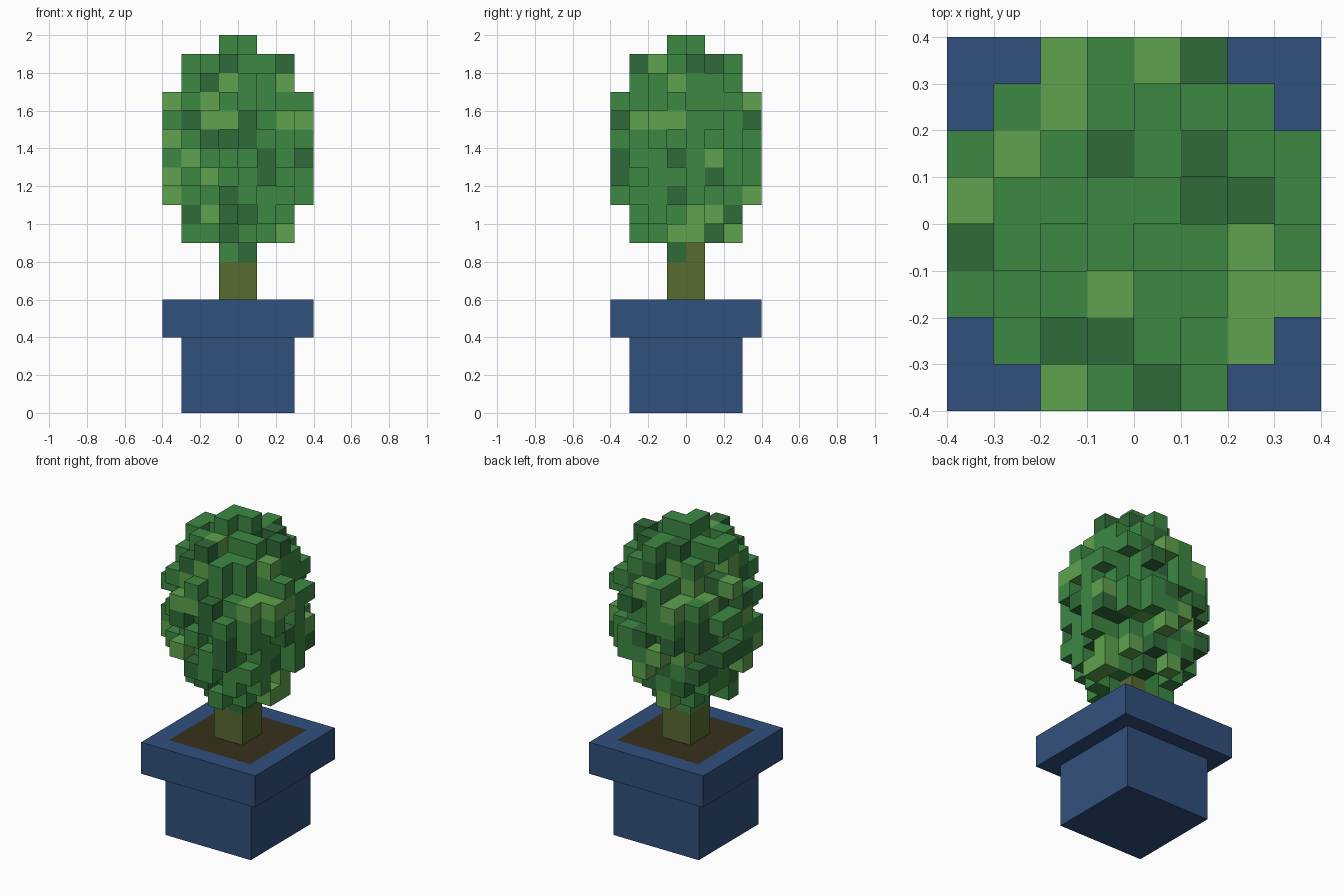
import bpy
import bmesh
import random
from itertools import product
from mathutils import Vector

random.seed(5)
if "Cube" in bpy.data.objects:
    bpy.data.objects.remove(bpy.data.objects["Cube"])


def material(name, rgb):
    """Flat material from display colour values of 0-255."""
    linear = [((c / 255 + 0.055) / 1.055) ** 2.4 for c in rgb] + [1]
    mat = bpy.data.materials.new(name)
    mat.use_nodes = True
    mat.diffuse_color = linear
    mat.node_tree.nodes["Principled BSDF"].inputs["Base Color"].default_value = linear
    return mat


blue = material("blue glaze", (49, 80, 125))
soil_brown = material("soil brown", (55, 49, 28))
bark = material("olive bark", (87, 107, 49))
leaves = [material("mid green", (61, 137, 68)),
          material("dark green", (48, 107, 57)),
          material("light green", (94, 162, 77))]
MID, DARK, LIGHT = range(3)


def finish(bm, name, mats):
    mesh = bpy.data.meshes.new(name)
    bm.to_mesh(mesh)
    bm.free()
    for mat in mats:
        mesh.materials.append(mat)
    bpy.context.collection.objects.link(bpy.data.objects.new(name, mesh))


def box(bm, half, z0, z1, centre=0):
    made = bmesh.ops.create_cube(bm, size=1)["verts"]
    bmesh.ops.scale(bm, vec=(2 * half, 2 * half, z1 - z0), verts=made)
    bmesh.ops.translate(bm, vec=(centre, centre, (z0 + z1) / 2), verts=made)


# Pot: square body stepped out into a wide rim, with soil level with the rim
bm = bmesh.new()
box(bm, 0.3, 0, 0.4)
top = max(bm.faces, key=lambda f: f.calc_center_median().z)
for half, z in ((0.4, 0.4), (0.4, 0.6), (0.285, 0.6)):
    top = bmesh.ops.extrude_discrete_faces(bm, faces=[top])["faces"][0]
    for v in top.verts:
        v.co = Vector((half if v.co.x > 0 else -half, half if v.co.y > 0 else -half, z))
top.material_index = 1
bmesh.ops.recalc_face_normals(bm, faces=bm.faces)
finish(bm, "pot_with_soil", [blue, soil_brown])

# Trunk: square post with one corner running up into the foliage
bm = bmesh.new()
box(bm, 0.1, 0.59, 0.8)
box(bm, 0.05, 0.8, 0.9, centre=0.05)
finish(bm, "trunk", [bark])

# Foliage: ellipsoid of small cubes with a ragged outer layer
CELL = 0.1
CENTRE = Vector((0, 0, 1.4))
AXES = [Vector(a) for a in ((1, 0, 0), (0, 1, 0), (0, 0, 1))]
DIRECTIONS = AXES + [-a for a in AXES]


def inside(c):
    return (c[0] ** 2 + c[1] ** 2) / 16 + c[2] ** 2 / 36 < 0.98


def neighbours(c):
    return [tuple(Vector(c) + d) for d in DIRECTIONS]


def mirrors(c):
    return [tuple(-v if i == axis else v for i, v in enumerate(c)) for axis in range(3)]


span = [i + 0.5 for i in range(-6, 6)]
solid = [c for c in product(span, repeat=3) if inside(c)]
shell = [c for c in solid if not all(inside(n) for n in neighbours(c))]
random.shuffle(shell)
# The crown and the base each lack one corner cube
dropped = {(0.5, -0.5, 5.5), (0.5, 0.5, -5.5)}
for c in shell:
    # Never drop mirrored partners together, so the outline stays complete
    if abs(c[2]) < 5 and not dropped.intersection(mirrors(c)):
        dropped.add(c)
cells = {c: random.choices((MID, DARK, LIGHT), (57, 23, 20))[0]
         for c in solid if c not in dropped}


def tint_side(axis, sign, light, dark):
    """Tint the outermost cubes of one side; spots are (column, row) on that side."""
    across, up = [i for i in range(3) if i != axis]
    outer = {}
    for c in cells:
        spot = (int(c[across] + 3.5), int(c[up] + (13.5 if up == 2 else 3.5)))
        if spot not in outer or sign * c[axis] > sign * outer[spot][axis]:
            outer[spot] = c
    for spot, c in outer.items():
        cells[c] = LIGHT if spot in light else DARK if spot in dark else MID


# Right, top and front sides: scattered young and old leaves
tint_side(0, 1,
          [(2, 17), (1, 15), (3, 15), (5, 13), (7, 11), (4, 10), (5, 10), (4, 9), (6, 9)],
          [(4, 18), (5, 18), (5, 17), (4, 15), (5, 15), (7, 15), (0, 14), (0, 13),
           (3, 13), (5, 12), (3, 11), (6, 10), (5, 9), (3, 8)])
tint_side(2, 1,
          [(2, 7), (4, 7), (2, 6), (1, 5), (0, 4), (0, 2), (3, 2), (6, 2), (6, 1),
           (2, 0), (3, 0)],
          [(5, 7), (3, 5), (5, 5), (5, 4), (6, 4), (0, 3), (6, 3), (2, 2), (2, 1),
           (3, 1), (5, 1)])
tint_side(1, -1,
          [(3, 17), (6, 17), (0, 16), (2, 16), (2, 15), (3, 15), (6, 15), (7, 15),
           (0, 14), (1, 13), (0, 12), (2, 12), (0, 11), (2, 10), (6, 9)],
          [(3, 18), (6, 18), (2, 17), (1, 15), (4, 15), (2, 14), (3, 14), (4, 14),
           (5, 13), (7, 13), (5, 12), (3, 11), (1, 10), (3, 10), (4, 10), (3, 9), (4, 8)])

# Only the exposed sides of the cubes are built
bm = bmesh.new()
for c, tint in cells.items():
    for d, n in zip(DIRECTIONS, neighbours(c)):
        if n in cells:
            continue
        u = Vector((d.y, d.z, d.x))
        w = d.cross(u)
        corners = [Vector(c) + (d + u * a + w * b) / 2
                   for a, b in ((-1, -1), (1, -1), (1, 1), (-1, 1))]
        face = bm.faces.new([bm.verts.new(CENTRE + p * CELL) for p in corners])
        face.material_index = tint
finish(bm, "foliage", leaves)
